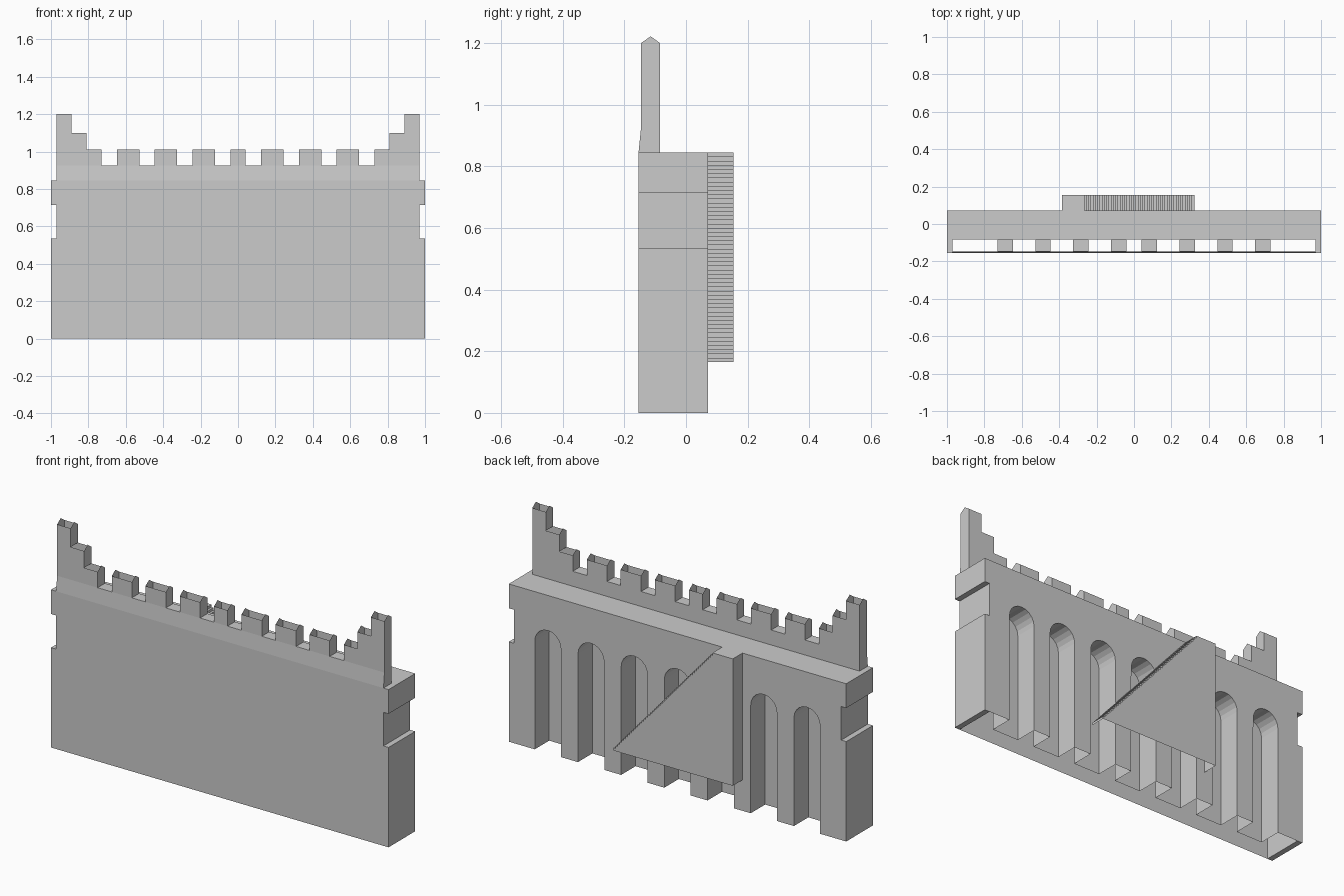
import bpy, math
from mathutils import Vector

if "Cube" in bpy.data.objects:
    bpy.data.objects.remove(bpy.data.objects["Cube"])

F, B, S = -0.154, 0.072, 0.154        # front, back and stair planes (y)
PF, PB = -0.146, -0.084               # parapet front and back planes
NB = -0.05                            # niche back plane
TOP, CORE, SLOPE = 0.845, 0.97, 0.925 # walkway height, core half width, top of sloped band
R, SPRING, PITCH = 0.078, 0.58, 0.256 # niche arch


class Part:
    """Collects faces, each turned to face a given outward direction."""
    def __init__(self, name):
        self.name, self.v, self.f = name, [], []

    def face(self, pts, out):
        pts = [Vector(p) for p in pts]
        n = Vector((0, 0, 0))
        for a, b in zip(pts, pts[1:] + pts[:1]):
            n += a.cross(b)
        if n.dot(Vector(out)) < 0:
            pts.reverse()
        k = len(self.v)
        self.v += pts
        self.f.append(range(k, k + len(pts)))

    def xz(self, x0, x1, z0, z1, y, out):
        self.face([(x0, y, z0), (x1, y, z0), (x1, y, z1), (x0, y, z1)], (0, out, 0))

    def xy(self, x0, x1, y0, y1, z, out):
        self.face([(x0, y0, z), (x1, y0, z), (x1, y1, z), (x0, y1, z)], (0, 0, out))

    def yz(self, y0, y1, z0, z1, x, out):
        self.face([(x, y0, z0), (x, y1, z0), (x, y1, z1), (x, y0, z1)], (out, 0, 0))

    def done(self):
        me = bpy.data.meshes.new(self.name)
        me.from_pydata([tuple(p) for p in self.v], [], [tuple(f) for f in self.f])
        me.update()
        ob = bpy.data.objects.new(self.name, me)
        bpy.context.collection.objects.link(ob)


def arch(cx, r, foot, n=10):
    """Outline of a round-headed opening, left foot to right foot."""
    arc = [(cx - r * math.cos(math.pi * i / n), SPRING + r * math.sin(math.pi * i / n))
           for i in range(n + 1)]
    return [(cx - r, foot)] + arc + [(cx + r, foot)]


centres = [PITCH * k for k in range(-3, 4)]

# Wall body: open underneath, comb-shaped back face with niches
wall = Part("wall_body")
wall.xz(-CORE, CORE, 0, TOP, F, -1)
wall.xy(-CORE, CORE, PB, B, TOP, 1)
outline = [(-CORE, 0)]
for c in centres:
    outline += arch(c, R, 0)
outline += [(CORE, 0), (CORE, TOP), (-CORE, TOP)]
wall.face([(x, B, z) for x, z in outline], (0, 1, 0))
for s in (-1, 1):
    wall.yz(F, B, 0, TOP, s * CORE, s)
wall.done()

# Niche linings
niches = Part("arched_niches")
for c in centres:
    prof = arch(c, R, 0)
    niches.face([(x, NB, z) for x, z in prof], (0, 1, 0))
    for (xa, za), (xb, zb) in zip(prof, prof[1:]):
        niches.face([(xa, B, za), (xb, B, zb), (xb, NB, zb), (xa, NB, za)],
                    (c - (xa + xb) / 2, 0, SPRING - max(SPRING, (za + zb) / 2)))
niches.done()

# Thin arch surrounds, barely proud of the back face
rings = Part("arch_surrounds")
for c in centres:
    a, b = arch(c, R, 0.53), arch(c, 0.112, 0.53)
    for i in range(len(a) - 1):
        rings.face([(x, B + 0.0015, z) for x, z in (a[i], a[i + 1], b[i + 1], b[i])], (0, 1, 0))
rings.done()

# Corner blocks at both ends
blocks = Part("end_blocks")
for s in (-1, 1):
    for z0, z1 in ((0, 0.535), (0.715, TOP)):
        blocks.yz(F, B, z0, z1, s, s)
        blocks.xy(s * CORE, s, F, B, z0, -1)
        blocks.xy(s * CORE, s, F, B, z1, 1)
        blocks.xz(s * CORE, s, z0, z1, F, -1)
        blocks.xz(s * CORE, s, z0, z1, B, 1)
blocks.done()

# Parapet: hollow merlons with pointed ends and no roof
par = Part("parapet")
par.face([(-CORE, F, TOP), (CORE, F, TOP), (CORE, PF, SLOPE), (-CORE, PF, SLOPE)], (0, -1, 0))
edges = [0, 0.04, 0.123, 0.243, 0.325, 0.446, 0.527, 0.646, 0.73, 0.81, 0.89, CORE]
tops = [1.01, SLOPE] * 4 + [1.01, 1.1, 1.2]
YM = (PF + PB) / 2


def pointed_end(x, z0, z1, out):
    par.face([(x, PF, z0), (x, PB, z0), (x, PB, z1), (x, YM, z1 + 0.022), (x, PF, z1)], (out, 0, 0))


for s in (-1, 1):
    for i, t in enumerate(tops):
        x0, x1 = s * edges[i], s * edges[i + 1]
        par.xz(x0, x1, TOP, t, PB, 1)
        if t > SLOPE:
            par.xz(x0, x1, SLOPE, t, PF, -1)
        else:
            par.xy(x0, x1, PF, PB, t, 1)
        if i + 1 < len(tops):
            u = tops[i + 1]
            pointed_end(x1, min(t, u), max(t, u), s if t > u else -s)
    pointed_end(s * CORE, SLOPE, 1.2, s)
    par.face([(s * CORE, F, TOP), (s * CORE, PB, TOP), (s * CORE, PB, SLOPE),
              (s * CORE, PF, SLOPE)], (s, 0, 0))
par.done()

# Staircase on the back, open underneath
stairs = Part("staircase")
N, XL, X0, X1, ZB = 50, -0.385, -0.265, 0.335, 0.165
rise, run = (TOP - ZB) / N, (X1 - X0) / N
prof = [(XL, TOP), (X0, TOP)]
for i in range(1, N):
    z = TOP - i * rise
    prof += [(X0 + (i - 1) * run, z), (X0 + i * run, z)]
prof += [(prof[-1][0], ZB)]
stairs.face([(x, S, z) for x, z in prof + [(XL, ZB)]], (0, 1, 0))
for (xa, za), (xb, zb) in zip(prof, prof[1:]):
    if xa == xb:
        stairs.yz(B, S, zb, za, xa, 1)
    else:
        stairs.xy(xa, xb, B, S, za, 1)
stairs.yz(B, S, ZB, TOP, XL, -1)
stairs.done()
